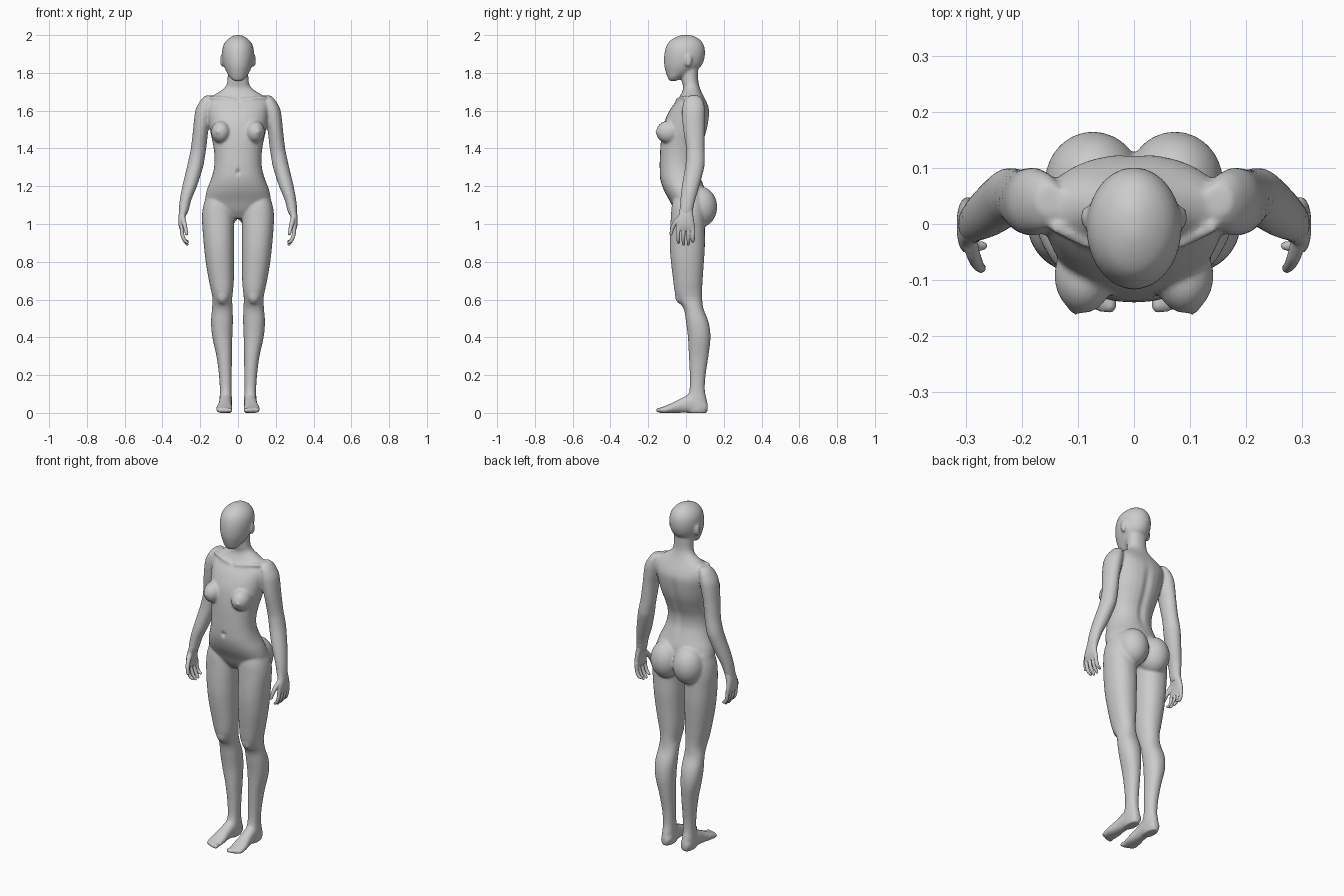
import bpy, bmesh
from math import cos, sin, pi, exp, copysign
from mathutils import Vector, Matrix


def smooth_rows(rows, steps=4):
    """Catmull-Rom interpolation through rows of section values."""
    rows = [Vector(r) for r in rows]
    out = []
    for i in range(len(rows) - 1):
        p0, p1, p2 = rows[max(i - 1, 0)], rows[i], rows[i + 1]
        p3 = rows[min(i + 2, len(rows) - 1)]
        for k in range(steps):
            t = k / steps
            out.append(0.5 * (2 * p1 + (p2 - p0) * t + (2 * p0 - 5 * p1 + 4 * p2 - p3) * t * t
                              + (3 * p1 - p0 - 3 * p2 + p3) * t ** 3))
    return out + [rows[-1]]


def loft(bm, rows, side=1, axis='Z', power=2.2, n=28):
    """Rows are (position, centre x, half width, low, high) along z, or along y for feet."""
    rings = []
    for pos, cx, rx, lo, hi in smooth_rows(rows):
        ring = []
        for k in range(n):
            c, s = cos(2 * pi * k / n), sin(2 * pi * k / n)
            x = side * (cx + rx * copysign(abs(c) ** (2 / power), c))
            v = (lo + hi) / 2 + (hi - lo) / 2 * copysign(abs(s) ** (2 / power), s)
            ring.append(bm.verts.new((x, v, pos) if axis == 'Z' else (x, pos, v)))
        rings.append(ring)
    for a, b in zip(rings, rings[1:]):
        for k in range(n):
            bm.faces.new((a[k], a[(k + 1) % n], b[(k + 1) % n], b[k]))
    bm.faces.new(rings[0])
    bm.faces.new(rings[-1])


def ball(bm, centre, radii, side=1):
    c = Vector((centre[0] * side, centre[1], centre[2]))
    bmesh.ops.create_uvsphere(bm, u_segments=28, v_segments=18, radius=1,
                              matrix=Matrix.Translation(c) @ Matrix.Diagonal((*radii, 1)))


def digit(bm, points, side):
    """Finger: chain of overlapping balls along x, y, z, radius points."""
    for p in smooth_rows(points, 6):
        bmesh.ops.create_uvsphere(bm, u_segments=12, v_segments=8, radius=p[3],
                                  matrix=Matrix.Translation((p[0] * side, p[1], p[2])))


def fuse(bm, name, voxel, rounds):
    """Merge overlapping parts into one smooth skin."""
    bmesh.ops.recalc_face_normals(bm, faces=bm.faces)
    me = bpy.data.meshes.new(name)
    bm.to_mesh(me)
    bm.free()
    ob = bpy.data.objects.new(name, me)
    bpy.context.collection.objects.link(ob)
    bpy.context.view_layer.objects.active = ob
    r = ob.modifiers.new("skin", 'REMESH')
    r.mode, r.voxel_size, r.use_smooth_shade = 'VOXEL', voxel, True
    s = ob.modifiers.new("soften", 'SMOOTH')
    s.factor, s.iterations = 0.5, rounds
    for m in ("skin", "soften"):
        bpy.ops.object.modifier_apply(modifier=m)
    for p in ob.data.polygons:
        p.use_smooth = True
    return ob


bm = bmesh.new()

# torso and neck
torso = [(1.03, .05, -.03, .06), (1.07, .13, -.06, .08), (1.12, .172, -.085, .10),
         (1.18, .165, -.118, .10), (1.24, .142, -.137, .08), (1.30, .127, -.14, .062),
         (1.36, .125, -.138, .064), (1.42, .132, -.135, .085), (1.48, .145, -.128, .107),
         (1.54, .155, -.115, .12), (1.60, .163, -.088, .124), (1.64, .163, -.06, .112),
         (1.67, .145, -.037, .097), (1.70, .10, -.02, .082), (1.725, .068, -.015, .072),
         (1.76, .056, -.022, .065), (1.84, .055, -.022, .065)]
loft(bm, [(z, 0, w, f, b) for z, w, f, b in torso])

# head
head = [(1.756, .018, -.085, -.055), (1.765, .033, -.092, -.035), (1.78, .046, -.099, -.01),
        (1.80, .058, -.106, .03), (1.83, .073, -.114, .075), (1.86, .081, -.117, .093),
        (1.90, .085, -.115, .101), (1.94, .08, -.105, .097), (1.97, .063, -.085, .08),
        (1.99, .038, -.052, .052), (2.001, .012, -.02, .025)]
loft(bm, [(z, 0, w, f, b) for z, w, f, b in head], power=2.0)

leg = [(1.16, .108, .055, -.06, .08), (1.10, .107, .076, -.075, .095), (1.04, .106, .085, -.08, .10),
       (.96, .104, .083, -.085, .10), (.88, .10, .08, -.086, .10), (.80, .096, .075, -.08, .095),
       (.70, .088, .066, -.068, .088), (.64, .084, .057, -.06, .085), (.60, .083, .052, -.043, .086),
       (.55, .083, .055, -.012, .093), (.48, .085, .058, .0, .12), (.40, .083, .053, .01, .13),
       (.30, .073, .041, .015, .119), (.20, .067, .034, .02, .104), (.12, .065, .031, .018, .10),
       (.07, .065, .033, .0, .11), (.02, .065, .033, .0, .116), (-.001, .065, .028, .01, .11)]
foot = [(.115, .064, .018, .01, .05), (.09, .064, .032, 0, .07), (.03, .066, .034, 0, .10),
        (-.03, .069, .036, .0, .075), (-.08, .072, .043, -.001, .05), (-.12, .073, .042, -.001, .033),
        (-.14, .072, .036, .0, .027)]
arm = [(1.68, .15, .025, .015, .07), (1.655, .163, .035, -.01, .09), (1.61, .178, .045, -.02, .10),
       (1.56, .187, .045, -.02, .10), (1.50, .197, .041, -.015, .098), (1.40, .209, .041, .0, .098),
       (1.35, .218, .042, .0, .10), (1.30, .228, .043, -.005, .097), (1.20, .256, .039, -.022, .071),
       (1.13, .277, .031, -.03, .05), (1.07, .288, .026, -.034, .036), (1.045, .292, .019, -.034, .034)]

for s in (1, -1):
    loft(bm, leg, s)
    loft(bm, foot, s, axis='Y')
    loft(bm, arm, s, power=2.0)
    # toes
    for i in range(5):
        ball(bm, (.042 + .0155 * i, -.143 + .003 * i * i * .6, .014),
             (.012 if i == 0 else .0085, .019, .014), s)
    # breasts, buttocks, kneecaps, ears
    ball(bm, (.09, -.092, 1.487), (.052, .067, .06), s)
    ball(bm, (.106, -.150, 1.487), (.011, .013, .011), s)
    ball(bm, (.073, .075, 1.09), (.086, .09, .108), s)
    ball(bm, (.083, -.025, .625), (.035, .034, .05), s)
    ball(bm, (.084, .012, 1.866), (.011, .02, .034), s)
    # collar bones
    digit(bm, [(.02, -.047, 1.655, .010), (.08, -.035, 1.664, .010), (.14, -.005, 1.67, .012)], s)

body = fuse(bm, "body", 0.0065, 8)

# navel dimple and spine groove
for v in body.data.vertices:
    x, y, z = v.co
    if y < -.08:
        v.co.y += .014 * exp(-(x / .009) ** 2 - ((z - 1.275) / .013) ** 2)
    elif y > .02 and z < 1.7:
        v.co.y -= .009 * exp(-(x / .02) ** 2 - ((z - 1.43) / .16) ** 4)

# hands
bm = bmesh.new()
palm = [(1.085, .285, .022, -.033, .036), (1.05, .294, .020, -.038, .038), (1.02, .299, .017, -.047, .042),
        (.99, .300, .014, -.05, .046), (.965, .297, .010, -.045, .044)]
for s in (1, -1):
    loft(bm, palm, s, power=2.4)
    for y, tip in ((-.041, .902), (-.014, .892), (.013, .893), (.037, .908)):
        digit(bm, [(.298, y, .985, .011), (.295, y * 1.02, .945, .0108), (.284, y * 1.0, .915, .010),
                   (.269, y * .95, tip, .008)], s)
    digit(bm, [(.293, -.03, 1.035, .014), (.285, -.058, 1.005, .013), (.278, -.073, .975, .011),
               (.272, -.079, .948, .009)], s)
fuse(bm, "hands", 0.0035, 4)
